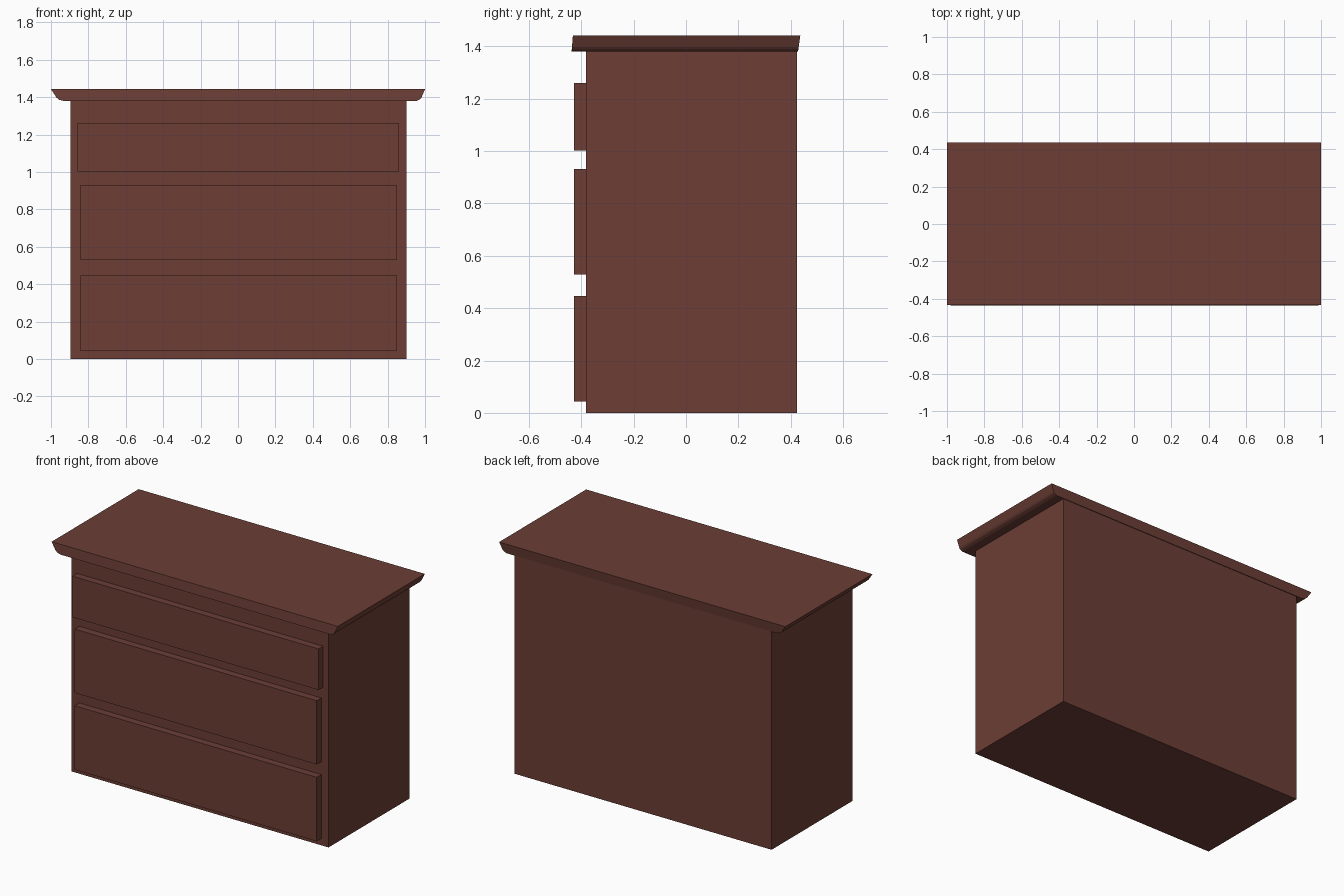
import bpy

if "Cube" in bpy.data.objects:
    bpy.data.objects.remove(bpy.data.objects["Cube"])

wood = bpy.data.materials.new("brown_wood")
wood.diffuse_color = (0.15, 0.048, 0.036, 1)
wood.use_nodes = True
wood.node_tree.nodes["Principled BSDF"].inputs["Base Color"].default_value = wood.diffuse_color


def make(name, verts, faces):
    mesh = bpy.data.meshes.new(name)
    mesh.from_pydata(verts, [], faces)
    mesh.materials.append(wood)
    obj = bpy.data.objects.new(name, mesh)
    bpy.context.collection.objects.link(obj)
    return obj


def prism(name, profile, front, back):
    """Extrude an anticlockwise x-z profile in y; front/back give y for a height z."""
    n = len(profile)
    verts = [(x, front(z), z) for x, z in profile] + [(x, back(z), z) for x, z in profile]
    faces = [tuple(range(n)), tuple(range(2 * n - 1, n - 1, -1))]
    faces += [(i, i + n, (i + 1) % n + n, (i + 1) % n) for i in range(n)]
    return make(name, verts, faces)


def box(name, x0, x1, y0, y1, z0, z1):
    rect = [(x0, z0), (x1, z0), (x1, z1), (x0, z1)]
    return prism(name, rect, lambda z: y0, lambda z: y1)


# carcass
box("cabinet_body", -0.895, 0.9, -0.382, 0.424, 0, 1.382)

# drawer fronts
for name, x0, x1, z0, z1 in [
    ("top_drawer", -0.857, 0.862, 1.002, 1.261),
    ("middle_drawer", -0.842, 0.85, 0.528, 0.931),
    ("bottom_drawer", -0.842, 0.85, 0.043, 0.447),
]:
    box(name, x0, x1, -0.428, -0.375, z0, z1)

# top board with moulded ends, front and back leaning very slightly
profile = [(-0.935, 1.38), (0.955, 1.38), (0.973, 1.388), (0.981, 1.398),
           (1.0, 1.442), (-1.0, 1.442), (-0.971, 1.398), (-0.957, 1.386)]
prism("top_board", profile,
      lambda z: -0.437 + 0.08 * (z - 1.38),
      lambda z: 0.428 + 0.14 * (z - 1.38))
